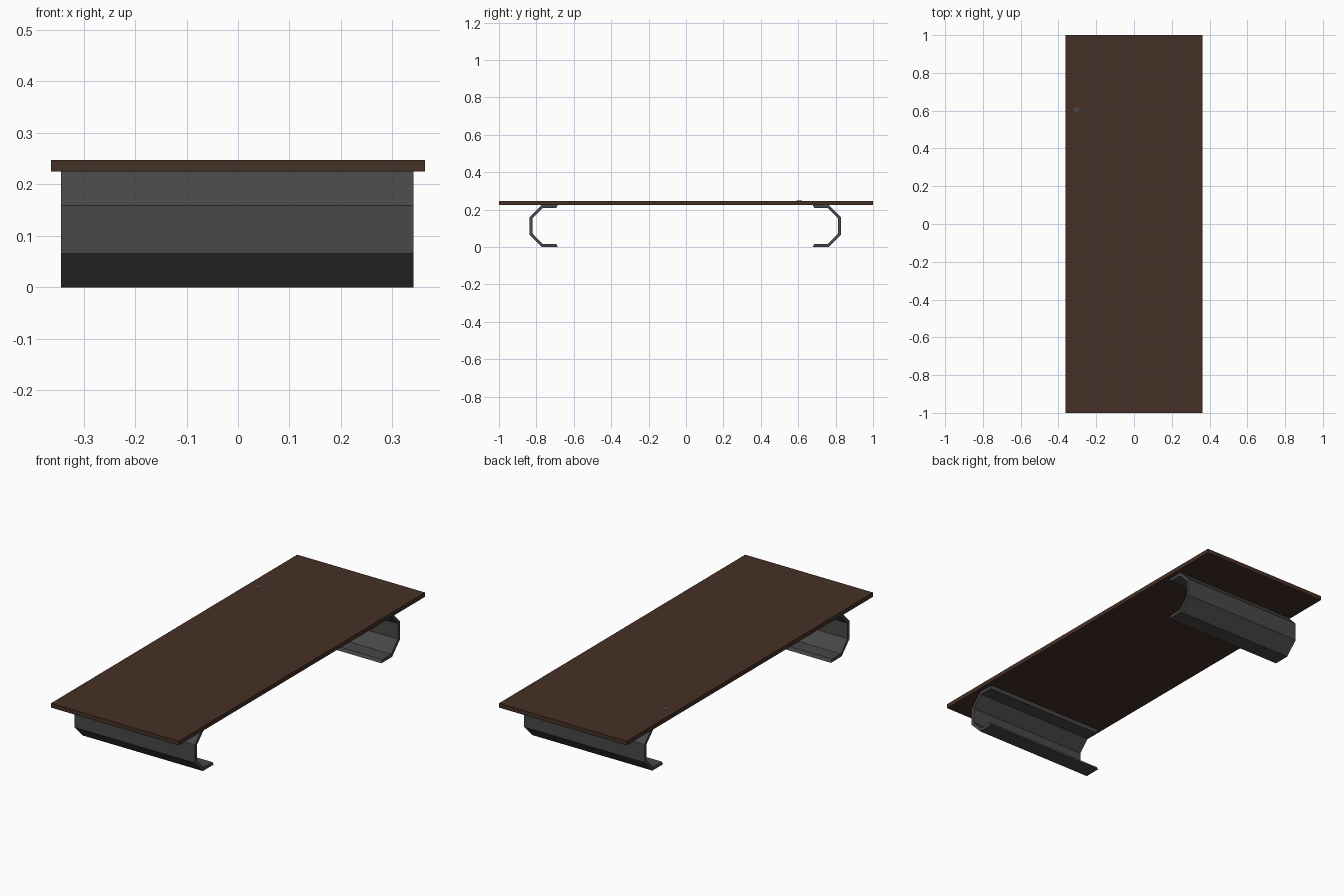
import bpy, bmesh, math

if "Cube" in bpy.data.objects:
    bpy.data.objects.remove(bpy.data.objects["Cube"])


def material(name, rgb):
    m = bpy.data.materials.new(name)
    m.diffuse_color = (*rgb, 1)
    m.use_nodes = True
    m.node_tree.nodes["Principled BSDF"].inputs["Base Color"].default_value = m.diffuse_color
    return m


wood = material("dark_wood", (0.060, 0.030, 0.019))
metal = material("dark_grey_metal", (0.065, 0.065, 0.065))


def finish(name, bm, mat):
    bmesh.ops.recalc_face_normals(bm, faces=bm.faces)
    me = bpy.data.meshes.new(name)
    bm.to_mesh(me)
    bm.free()
    me.materials.append(mat)
    ob = bpy.data.objects.new(name, me)
    bpy.context.collection.objects.link(ob)
    return ob


# Table top slab
bm = bmesh.new()
bmesh.ops.create_cube(bm, size=1)
for v in bm.verts:
    v.co = (v.co.x * 0.727, v.co.y * 2, 0.236 + v.co.z * 0.022)
finish("table_top", bm, wood)

# Bent-plate C legs: lower half of the profile, mirrored about mid height
H = 0.225
outer = [(0.682, 0.0), (0.768, 0.0), (0.833, 0.066)]
inner = [(0.817, 0.0726), (0.7614, 0.016), (0.690, 0.016)]


def mirrored(points):
    return [(y, H - z) for y, z in reversed(points)]


profile = outer + mirrored(outer) + mirrored(inner) + inner


def leg(name, side):
    bm = bmesh.new()
    verts = [bm.verts.new((-0.344, side * y - 0.004, z)) for y, z in profile]
    face = bm.faces.new(verts)
    ext = bmesh.ops.extrude_face_region(bm, geom=[face], use_keep_orig=True)
    moved = [g for g in ext["geom"] if isinstance(g, bmesh.types.BMVert)]
    bmesh.ops.translate(bm, verts=moved, vec=(0.685, 0, 0))
    finish(name, bm, metal)


leg("front_leg", -1)
leg("back_leg", 1)

# Small flush round cap on the top surface
bm = bmesh.new()
bmesh.ops.create_cone(bm, cap_ends=True, segments=12, radius1=0.014,
                      radius2=0.014, depth=0.002)
bmesh.ops.translate(bm, verts=bm.verts, vec=(-0.305, 0.605, 0.2468))
finish("cable_cap", bm, metal)
